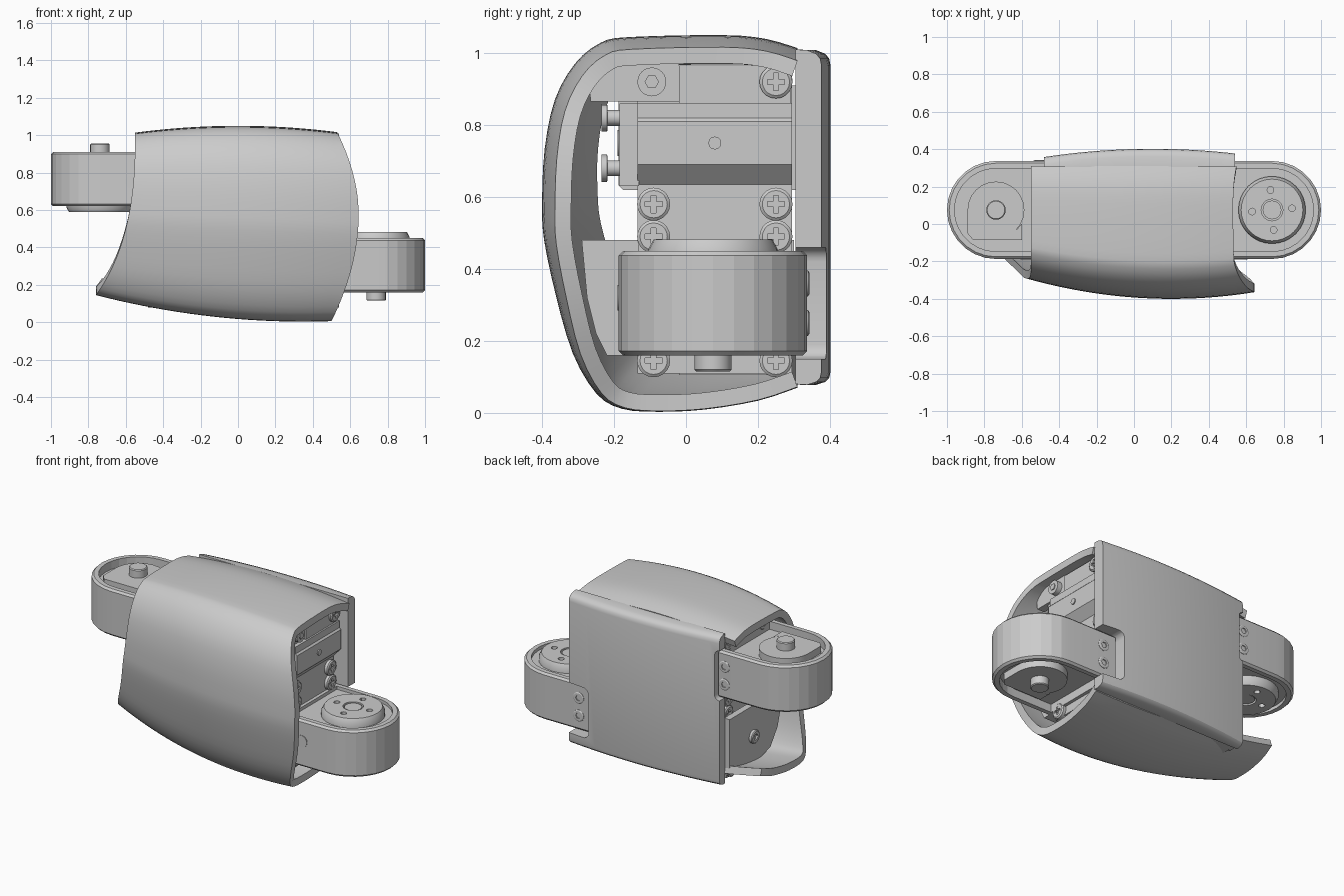
import bpy, bmesh
from math import pi, sin, cos
from mathutils import Matrix, Vector

if "Cube" in bpy.data.objects:
    bpy.data.objects.remove(bpy.data.objects["Cube"])

# Half turn about the y axis through the body centre: right end -> left end
TURN = Matrix.Translation((0, 0, 1.07)) @ Matrix.Rotation(pi, 4, 'Y')


def shade(ob, angle=30):
    bpy.ops.object.select_all(action='DESELECT')
    ob.select_set(True)
    bpy.context.view_layer.objects.active = ob
    bpy.ops.object.shade_smooth_by_angle(angle=angle * pi / 180)


def make(name, bm, m=None, angle=30):
    if m:
        bm.transform(m)
    me = bpy.data.meshes.new(name)
    bm.to_mesh(me)
    bm.free()
    ob = bpy.data.objects.new(name, me)
    bpy.context.collection.objects.link(ob)
    shade(ob, angle)
    return ob


def add_loft(bm, rings, strip_caps=False):
    vs = [[bm.verts.new(p) for p in r] for r in rings]
    n = len(rings[0])
    for a, b in zip(vs, vs[1:]):
        for i in range(n):
            bm.faces.new((a[i], a[(i + 1) % n], b[(i + 1) % n], b[i]))
    for r in (vs[0], vs[-1]):
        if strip_caps:  # quads between the outer and inner half of a wall section
            for i in range(n // 2 - 1):
                bm.faces.new((r[i], r[i + 1], r[n - 2 - i], r[n - 1 - i]))
        else:
            bm.faces.new(r)
    bmesh.ops.recalc_face_normals(bm, faces=bm.faces)


def place(axis, p, h):
    return {'x': (h, p[0], p[1]), 'y': (p[0], h, p[1]), 'z': (p[0], p[1], h)}[axis]


def prism(name, axis, pts, a, b, m=None):
    bm = bmesh.new()
    add_loft(bm, [[place(axis, p, h) for p in pts] for h in (a, b)])
    return make(name, bm, m)


def box(name, x, y, z, m=None):
    return prism(name, 'z', [(x[0], y[0]), (x[1], y[0]), (x[1], y[1]), (x[0], y[1])], *z, m)


def turned(name, axis, c, steps, m=None, n=24):
    """Lathe-like part: steps are (height, radius) along an axis."""
    bm = bmesh.new()
    add_loft(bm, [[place(axis, (c[0] + r * cos(2 * pi * i / n), c[1] + r * sin(2 * pi * i / n)), h)
                   for i in range(n)] for h, r in steps])
    return make(name, bm, m)


def cut(ob, cutter, angle=30):
    cutter.hide_render = True
    mod = ob.modifiers.new("cut", 'BOOLEAN')
    mod.object, mod.solver = cutter, 'EXACT'
    bpy.context.view_layer.objects.active = ob
    bpy.ops.object.modifier_apply(modifier=mod.name)
    shade(ob, angle)
    bpy.data.objects.remove(cutter)


def rounded(x0, x1, z0, z1, r, n=5):
    out = []
    for k, (cx, cz) in enumerate([(x1 - r, z1 - r), (x0 + r, z1 - r), (x0 + r, z0 + r), (x1 - r, z0 + r)]):
        for i in range(n + 1):
            a = pi / 2 * (k + i / n)
            out.append((cx + r * cos(a), cz + r * sin(a)))
    return out


# Curved outer cover: smooth wall section lofted along x, with curved end trims
P = [(.31, .065), (.2, .03), (.05, .006), (-.08, 0), (-.18, .008), (-.25, .048), (-.315, .155),
     (-.362, .31), (-.395, .46), (-.4, .56), (-.393, .7), (-.365, .83), (-.31, .925),
     (-.24, .98), (-.16, .995), (.1, 1), (.22, .99), (.31, .965)]
sec = []
for i in range(len(P) - 1):
    p0, p1, p2, p3 = (Vector(P[max(0, min(len(P) - 1, i + k))]) for k in (-1, 0, 1, 2))
    for t in (0, 1 / 3, 2 / 3):
        sec.append(.5 * (2 * p1 + (p2 - p0) * t + (2 * p0 - 5 * p1 + 4 * p2 - p3) * t * t
                         + (3 * p1 - p0 - 3 * p2 + p3) * t ** 3))
sec.append(Vector(P[-1]))
rings = []
for j in range(21):
    outer = []
    for y, z in sec:
        q = max(0, min(1, z))
        left = -.55 - .21 * (1 - q) ** 2.5
        right = .645 - (.115 * ((q - .57) / .43) ** 2 if q > .57 else .145 * ((.57 - q) / .57) ** 2)
        x = left + (right - left) * j / 20
        low, top = .003 + .115 * (x - .35) ** 2, 1.05 - .12 * x * x
        outer.append(Vector((x, .31 + (y - .31) * (1 - .255 * (x - .2) ** 2), low + z * (top - low))))
    inner = []
    for i, p in enumerate(outer):
        t = outer[min(i + 1, len(outer) - 1)] - outer[max(i - 1, 0)]
        inner.append(p + Vector((0, t.z, -t.y)).normalized() * .045)
    rings.append(outer + inner[::-1])
bm = bmesh.new()
add_loft(bm, rings, True)
make("outer_cover", bm, None, 35)

# Bowed back panel with rounded long edges and a notch for each bracket
bm = bmesh.new()
rings = []
for j in range(17):
    x = -.48 + 1.02 * j / 16
    y = .402 - .13 * (x - .1) ** 2
    rings.append([(x, *p) for p in [(.305, .08), (y - .04, .078), (y - .015, .086), (y - .004, .097), (y, .115),
                                    (y, .965), (y - .004, .985), (y - .015, .998), (y - .04, 1.008), (.305, 1.01)]])
add_loft(bm, rings)
panel = make("back_panel", bm)
cut(panel, prism("notch_right", 'y', rounded(.395, .7, .15, .46, .04), .2, .5))
cut(panel, prism("notch_left", 'y', rounded(-.7, -.45, .61, .92, .03), .2, .5))

# Ribs inside the cover: two at the right end, an end wall at the lower left
prism("upper_rib", 'x', [(-.02, .99), (-.2, .98), (-.27, .92), (-.265, .865), (-.02, .865)], .42, .47)
prism("lower_rib", 'x', [(-.13, .16), (-.22, .16), (-.25, .22), (-.275, .32), (-.29, .48), (-.13, .48)], .38, .46)
turned("rib_boss", 'x', (-.095, .92), [(.47, .04), (.5, .04)])
turned("rib_hex", 'x', (-.095, .92), [(.5, .02), (.505, .02)], n=6)
prism("left_end_wall", 'x', [(.3, .14), (0, .13), (-.1, .16), (-.17, .26), (-.21, .4), (-.21, .48), (.3, .48)],
      -.51, -.47)
wall_screw = turned("wall_screw", 'x', (.07, .29), [(-.5, .04), (-.525, .04), (-.53, .034)])
cut(wall_screw, turned("socket", 'x', (.07, .29), [(-.518, .02), (-.6, .02)], n=6))

# Joint bracket outline: half circle with straight arms towards the body
CX, CY = .738, .075


def arch(r, x0, n=14):
    arc = [(CX + r * cos(-pi / 2 + pi * i / n), CY + r * sin(-pi / 2 + pi * i / n)) for i in range(n + 1)]
    return arc + [(x0, CY + r), (x0, CY - r)]


def screw(name, y, z, x, m):
    ob = turned(name, 'x', (y, z), [(x - .02, .046), (x + .012, .046), (x + .018, .038)], m, 20)
    a, b = .024, .007
    cross = [(b, b), (b, a), (-b, a), (-b, b), (-a, b), (-a, -b), (-b, -b), (-b, -a), (b, -a), (b, -b), (a, -b), (a, b)]
    cut(ob, prism("cross", 'x', [(y + p, z + q) for p, q in cross], x + .004, x + .1, m))


for side, m in (("right", None), ("left", TURN)):
    # Drive unit body with stepped end
    prism(side + "_drive_body", 'y', [(0, .11), (.45, .11), (.45, .635), (.5, .69), (.5, .81), (.49, .82),
                                      (.49, .862), (0, .862)], -.135, .295, m)
    box(side + "_drive_cap", (0, .48), (-.02, .29), (.86, .965), m)
    turned(side + "_drive_pin", 'x', (.08, .75), [(.49, .018), (.506, .018)], m, 12)
    for y, z in ((.25, .58), (-.09, .58), (.25, .49), (-.09, .49), (.25, .145), (-.09, .145)):
        screw(side + "_drive_screw", y, z, .455, m)
    screw(side + "_cap_screw", .25, .92, .48, m)

    # Connector block with headed studs on the front of the drive
    box(side + "_connector", (.2, .46), (-.185, -.13), (.63, .86 if not m else .8), m)
    for z in ((.68, .82) if not m else (.68,)):
        turned(side + "_stud", 'y', (.4, z), [(-.14, .022), (-.218, .022), (-.219, .038), (-.235, .038)], m, 16)

    # Bracket with bevelled rims, shallow top recess and deep underside recess
    bm = bmesh.new()
    add_loft(bm, [[(x, y, z) for x, y in arch(r, .415 if not m else .46)]
                  for z, r in ((.16, .25), (.172, .262), (.438, .262), (.45, .25))])
    bracket = make(side + "_joint_bracket", bm, m, 10)
    cut(bracket, prism("recess_top", 'z', arch(.222, .47), .43, .5, m), 10)
    cut(bracket, prism("recess_under", 'z', arch(.222, .47), .1, .21, m), 10)

    # Underside bearing plate and pivot
    prism(side + "_bearing_plate", 'z', [(.6, -.085), (.86, -.085), (.89, -.05)] +
          [(CX + .152 * cos(a * pi / 12), CY + .152 * sin(a * pi / 12)) for a in range(0, 16)] +
          [(.6, .0)], .165, .25, m)
    turned(side + "_pivot", 'z', (CX, CY), [(.17, .052), (.12, .052), (.115, .047)], m)

    # Output disc with centre bore and four holes
    disc = turned(side + "_output_disc", 'z', (CX, CY), [(.42, .18), (.455, .18), (.482, .165)], m, 32)
    cut(disc, turned("bore", 'z', (CX, CY), [(.46, .058), (.6, .058)], m))
    for k in range(4):
        a = k * pi / 2 + .08
        cut(disc, turned("hole", 'z', (CX + .107 * cos(a), CY + .107 * sin(a)),
                         [(.455, .018), (.6, .018)], m, 12))
    turned(side + "_output_hub", 'z', (CX, CY), [(.45, .05), (.478, .05)], m)

    # Bracket fixings: two on the back arm, one on the front arm
    for z in (.25, .36):
        fix = turned(side + "_arm_screw", 'y', (.5, z), [(.32, .036), (.339, .036), (.343, .03)], m, 16)
        cut(fix, turned("socket", 'y', (.5, z), [(.33, .018), (.4, .018)], m, 6))
    turned(side + "_front_screw", 'y', (.57, .32), [(-.17, .036), (-.191, .036)], m, 16)
